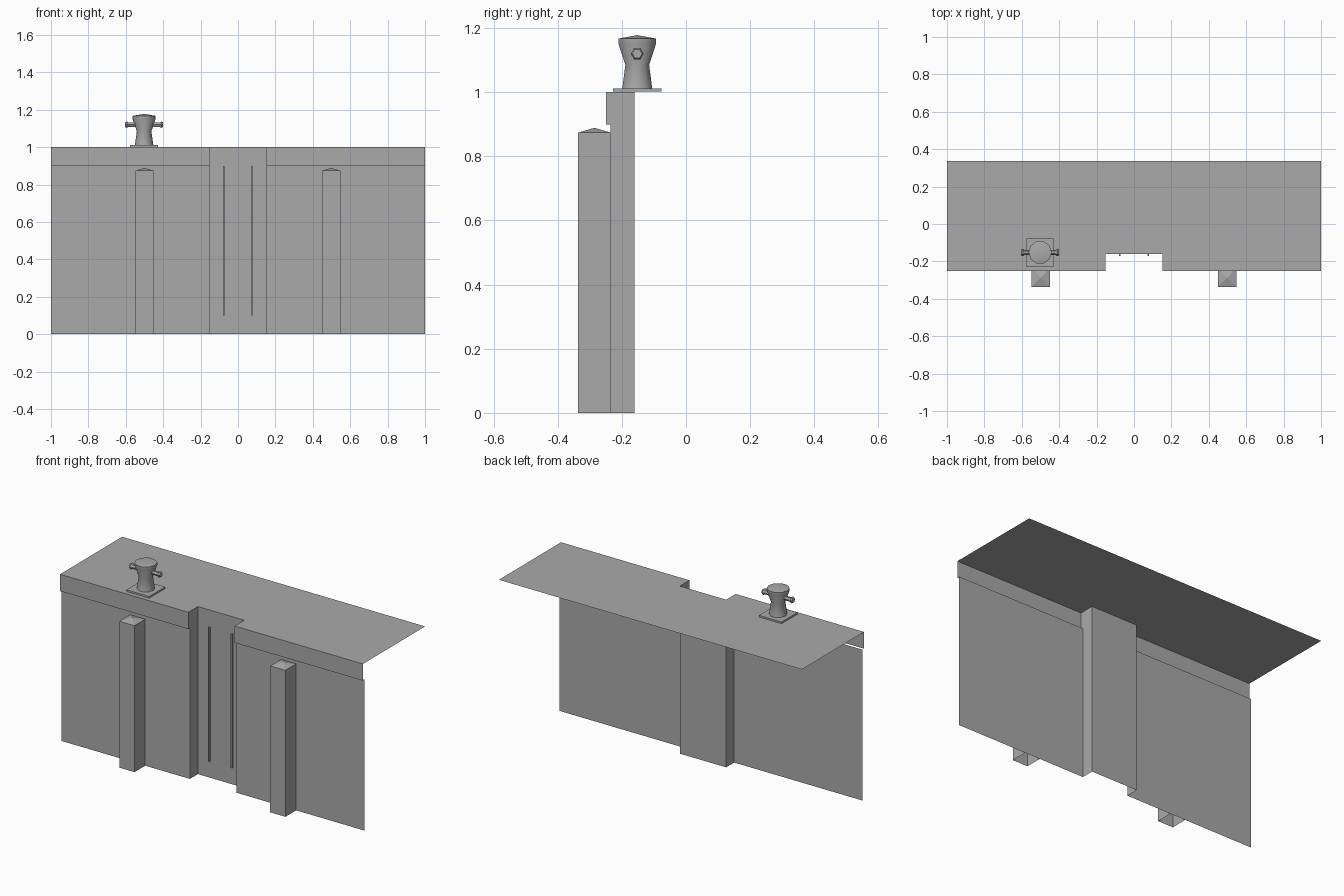
import bpy, bmesh, math
from mathutils import Matrix

cube = bpy.data.objects.get("Cube")
if cube:
    bpy.data.objects.remove(cube, do_unlink=True)

# Single concrete-grey material
grey = bpy.data.materials.new("quay_grey")
grey.use_nodes = True
colour = (0.4, 0.4, 0.4, 1)
grey.diffuse_color = colour
grey.node_tree.nodes["Principled BSDF"].inputs["Base Color"].default_value = colour

# Main dimensions
NOTCH = 0.153      # half width of the ladder recess
BACK = -0.16       # recess back
WALL = -0.235      # main wall plane
LIP = -0.25        # front of the coping lip
FRONT, REAR = -0.336, 0.336
LIP_Z = 0.9


def make(name, bm, smooth=False):
    mesh = bpy.data.meshes.new(name)
    bm.to_mesh(mesh)
    bm.free()
    obj = bpy.data.objects.new(name, mesh)
    bpy.context.collection.objects.link(obj)
    mesh.materials.append(grey)
    if smooth:
        bpy.ops.object.select_all(action='DESELECT')
        obj.select_set(True)
        bpy.context.view_layer.objects.active = obj
        bpy.ops.object.shade_smooth_by_angle(angle=math.radians(40))
    return obj


def polygons(name, faces):
    bm = bmesh.new()
    for pts in faces:
        bm.faces.new([bm.verts.new(p) for p in pts])
    bmesh.ops.remove_doubles(bm, verts=bm.verts, dist=0.0001)
    return make(name, bm)


def upright(x0, x1, y, z0, z1):
    return [(x0, y, z0), (x1, y, z0), (x1, y, z1), (x0, y, z1)]


def box(name, lo, hi):
    bm = bmesh.new()
    bmesh.ops.create_cube(bm, size=1)
    for v in bm.verts:
        v.co = [(a + b) / 2 + c * (b - a) for a, b, c in zip(lo, hi, v.co)]
    return make(name, bm)


def lathe(name, profile, sides, matrix):
    bm = bmesh.new()
    verts = [bm.verts.new((r, 0, z)) for r, z in profile]
    edges = [bm.edges.new(pair) for pair in zip(verts, verts[1:])]
    bmesh.ops.spin(bm, geom=verts + edges, cent=(0, 0, 0), axis=(0, 0, 1),
                   angle=math.tau, steps=sides)
    bmesh.ops.remove_doubles(bm, verts=bm.verts, dist=0.0001)
    bmesh.ops.recalc_face_normals(bm, faces=bm.faces)
    bm.transform(matrix)
    return make(name, bm, smooth=True)


# Deck sheet with a notch over the recess
polygons("deck", [[(-1, LIP, 1), (-NOTCH, LIP, 1), (-NOTCH, BACK, 1), (NOTCH, BACK, 1),
                   (NOTCH, LIP, 1), (1, LIP, 1), (1, REAR, 1), (-1, REAR, 1)]])

# Thin wall panels, coping lips and recess
polygons("recess_back", [upright(-NOTCH, NOTCH, BACK, 0, 1)])
for side, label in ((-1, "right"), (1, "left")):
    x0, x1 = sorted((side * NOTCH, side))
    polygons(label + "_wall", [upright(x0, x1, WALL, 0, LIP_Z)])
    polygons(label + "_coping_lip", [upright(x0, x1, LIP, LIP_Z, 1)])
    profile = [(BACK, 0), (WALL, 0), (WALL, LIP_Z), (LIP, LIP_Z), (LIP, 1), (BACK, 1)]
    cheek = [(side * NOTCH, y, z) for y, z in profile]
    polygons(label + "_recess_side", [cheek if side < 0 else cheek[::-1]])

    # Ladder rail in the recess
    x = side * 0.075
    box(label + "_ladder_rail", (x - 0.004, BACK - 0.01, 0.1), (x + 0.004, BACK, LIP_Z))

    # Fender pile, open below, with a pyramid cap
    x, h, top = side * 0.498, 0.05, 0.874
    ring = [(x - h, WALL), (x - h, FRONT), (x + h, FRONT), (x + h, WALL)]
    apex = (x, (WALL + FRONT) / 2, 0.889)
    faces = [[(*a, top), (*a, 0), (*b, 0), (*b, top)] for a, b in zip(ring, ring[1:])]
    faces += [[(*ring[i - 1], top), (*ring[i], top), apex] for i in range(4)]
    polygons(label + "_fender_pile", faces)

# Mooring bollard: base plate, flared post and cross bar
bx, by = -0.502, -0.152
box("bollard_plate", (bx - 0.075, by - 0.075, 1.002), (bx + 0.075, by + 0.075, 1.012))
lathe("bollard_post", [(0.049, 1.012), (0.039, 1.085), (0.062, 1.152),
                       (0.062, 1.167), (0, 1.178)],
      10, Matrix.Translation((bx, by, 0)))
lathe("bollard_cross_bar", [(0, -0.101), (0.015, -0.101), (0.02, -0.092), (0.013, -0.082),
                            (0.013, 0.082), (0.02, 0.092), (0.015, 0.101), (0, 0.101)],
      6, Matrix.Translation((bx, by, 1.12)) @ Matrix.Rotation(math.pi / 2, 4, 'Y')
      @ Matrix.Rotation(math.pi / 2, 4, 'Z'))
